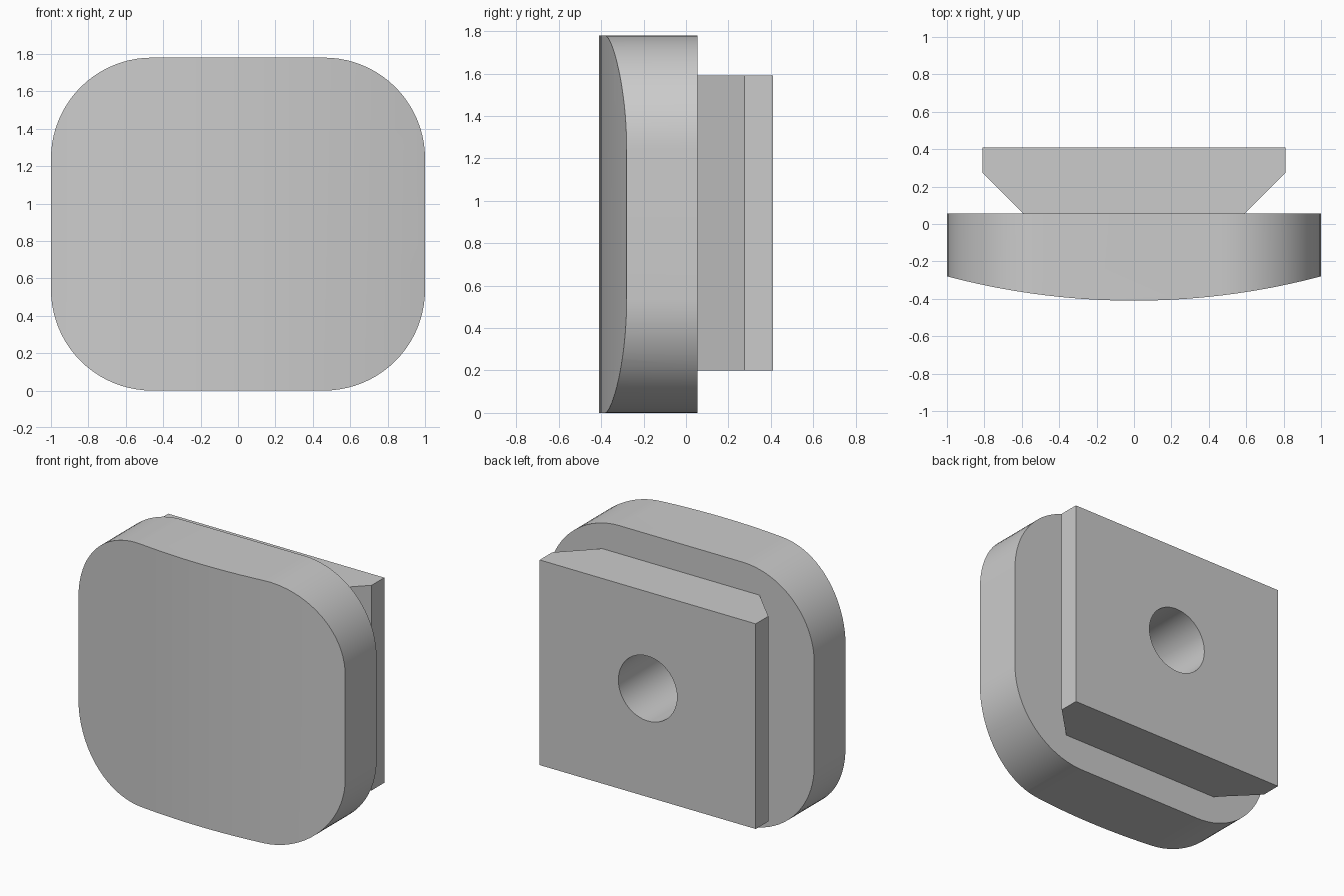
import bpy, bmesh
from math import sin, cos, pi, sqrt, radians
from mathutils import Vector

default = bpy.data.objects.get("Cube")
if default:
    bpy.data.objects.remove(default, do_unlink=True)

grey = bpy.data.materials.new("plain grey")
grey.use_nodes = True
colour = (0.6, 0.6, 0.6, 1)
grey.diffuse_color = colour
grey.node_tree.nodes["Principled BSDF"].inputs["Base Color"].default_value = colour

HEIGHT = 1.78
MID = HEIGHT / 2
BACK = 0.055       # rear plane of the cap
FRONT = -0.41      # crown of the curved face
HOLE_Z = 0.935


def prism(name, points, sweep):
    """Extrude a closed 3D outline along a vector."""
    bm = bmesh.new()
    face = bm.faces.new([bm.verts.new(p) for p in points])
    moved = bmesh.ops.extrude_face_region(bm, geom=[face])["geom"]
    bmesh.ops.translate(bm, vec=Vector(sweep),
                        verts=[v for v in moved if isinstance(v, bmesh.types.BMVert)])
    bmesh.ops.recalc_face_normals(bm, faces=bm.faces)
    mesh = bpy.data.meshes.new(name)
    bm.to_mesh(mesh)
    bm.free()
    mesh.materials.append(grey)
    obj = bpy.data.objects.new(name, mesh)
    bpy.context.collection.objects.link(obj)
    return obj


def cut(obj, tool, operation):
    """Apply an exact boolean to an object."""
    mod = obj.modifiers.new("cut", "BOOLEAN")
    mod.operation, mod.object, mod.solver = operation, tool, "EXACT"
    bpy.context.view_layer.objects.active = obj
    bpy.ops.object.modifier_apply(modifier=mod.name)


def arc(cx, cz, r, start, end, steps, y):
    for i in range(steps + 1):
        a = start + (end - start) * i / steps
        yield (cx + r * cos(a), y, cz + r * sin(a))


# Cap: rounded rectangle trimmed by a gently crowned plan profile
R = 0.54
outline = []
for k, (sx, sz) in enumerate([(1, 1), (-1, 1), (-1, -1), (1, -1)]):
    outline += arc(sx * (1 - R), MID + sz * (MID - R), R,
                   k * pi / 2, (k + 1) * pi / 2, 20, -0.6)
cap = prism("cap", outline, (0, 0.6 + BACK, 0))

crown_r = 3.91
xs = [-1.1 + 2.2 * i / 24 for i in range(25)]
plan = [(x, FRONT + crown_r - sqrt(crown_r ** 2 - x * x), -0.1) for x in xs]
plan += [(1.1, 0.3, -0.1), (-1.1, 0.3, -0.1)]
crown = prism("crown_cutter", plan, (0, 0, HEIGHT + 0.2))
cut(cap, crown, "INTERSECT")

# Dovetail block on the back
half = [(0.59, BACK), (0.81, 0.275), (0.81, 0.41)]
section = half + [(-x, y) for x, y in reversed(half)]
dovetail = prism("dovetail_block", [(x, y, 0.2) for x, y in section], (0, 0, 1.39))

# Blind round hole bored from the back
ring = list(arc(0, HOLE_Z, 0.22, 0, 2 * pi, 48, -0.2))[:-1]
bore = prism("bore_cutter", ring, (0, 0.8, 0))
for part in (cap, dovetail):
    cut(part, bore, "DIFFERENCE")

for tool in (crown, bore):
    bpy.data.objects.remove(tool, do_unlink=True)

# Smooth the curves while keeping crisp edges
for part in (cap, dovetail):
    bpy.ops.object.select_all(action="DESELECT")
    part.select_set(True)
    bpy.context.view_layer.objects.active = part
    bpy.ops.object.shade_smooth_by_angle(angle=radians(30))
